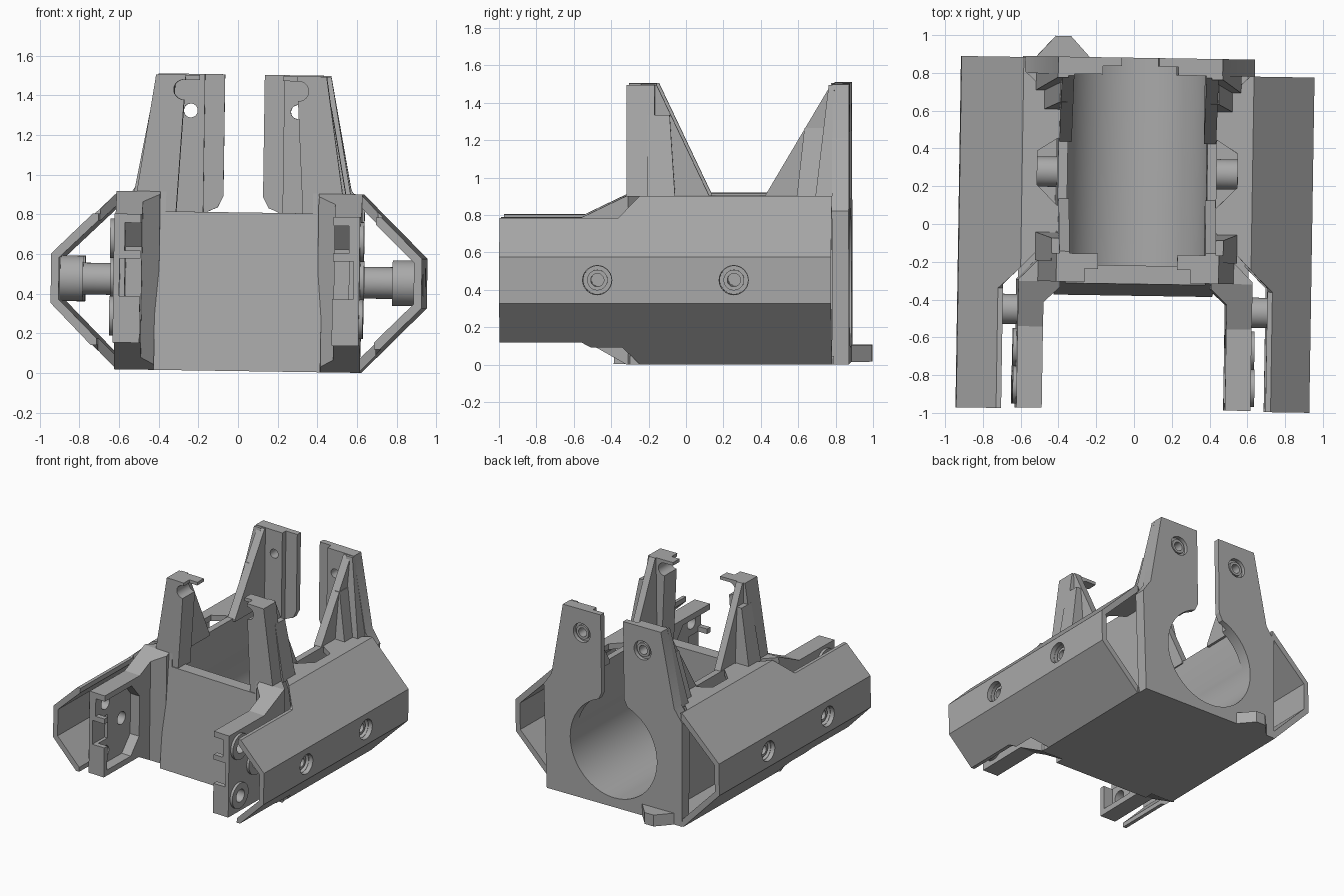
import bpy, bmesh, math
from mathutils import Matrix, Vector

cube = bpy.data.objects.get("Cube")
if cube:
    bpy.data.objects.remove(cube, do_unlink=True)

grey = bpy.data.materials.new("plain_grey")
grey.use_nodes = True
grey.diffuse_color = (0.4, 0.4, 0.4, 1)
grey.node_tree.nodes["Principled BSDF"].inputs["Base Color"].default_value = (0.4, 0.4, 0.4, 1)
parts = []


def loft(name, low, high):
    """Solid between two matching rings of 3D points."""
    bm = bmesh.new()
    a = [bm.verts.new(p) for p in low]
    b = [bm.verts.new(p) for p in high]
    bm.faces.new(a)
    bm.faces.new(b)
    for i in range(len(a)):
        j = (i + 1) % len(a)
        bm.faces.new((a[i], a[j], b[j], b[i]))
    bmesh.ops.recalc_face_normals(bm, faces=bm.faces)
    mesh = bpy.data.meshes.new(name)
    bm.to_mesh(mesh)
    bm.free()
    obj = bpy.data.objects.new(name, mesh)
    bpy.context.collection.objects.link(obj)
    mesh.materials.append(grey)
    parts.append(obj)
    return obj


def prism(name, points, axis, lo, hi, s=1):
    """Extrude a 2D outline along an axis; s = -1 mirrors it in x."""
    def ring(h):
        for u, v in points:
            p = {"x": (h, u, v), "y": (u, h, v), "z": (u, v, h)}[axis]
            yield Vector((p[0] * s, p[1], p[2]))
    return loft(name, list(ring(lo)), list(ring(hi)))


def box(name, x0, x1, y0, y1, z0, z1, s=1):
    return prism(name, [(x0, y0), (x1, y0), (x1, y1), (x0, y1)], "z", z0, z1, s)


def rod(name, u, v, r, axis, lo, hi, s=1, n=40):
    ring = [(u + r * math.cos(2 * math.pi * i / n), v + r * math.sin(2 * math.pi * i / n))
            for i in range(n)]
    return prism(name, ring, axis, lo, hi, s)


def combine(obj, *tools, op="DIFFERENCE"):
    for tool in tools:
        mod = obj.modifiers.new("shape", "BOOLEAN")
        mod.operation, mod.solver, mod.object = op, "EXACT", tool
        bpy.context.view_layer.objects.active = obj
        bpy.ops.object.modifier_apply(modifier=mod.name)
        parts.remove(tool)
        bpy.data.objects.remove(tool, do_unlink=True)
    return obj


BOLT_Z = 0.455

# Central cradle, with a round bore open at the top and the back
body = prism("cradle", [(-0.38, 0), (0.8, 0), (0.8, 0.9), (-0.31, 0.9)], "x", -0.42, 0.42)
combine(body,
        rod("bore", 0, 0.46, 0.385, "y", -0.22, 1, n=64),
        box("opening", -0.37, 0.37, -0.22, 1, 0.5, 1.2),
        box("front_lip", -0.37, 0.37, -1, -0.1, 0.8, 1.2))
box("floor_plate", -0.61, 0.61, -0.31, 0.8, 0, 0.045)

# Back plate with keyhole opening and two screw holes
half = [(0.6, 0), (0.615, 0.82), (0.545, 0.92), (0.435, 1.495)]
back = prism("back_plate", half + [(-x, z) for x, z in reversed(half)], "y", 0.79, 0.88)
combine(back,
        rod("ring_hole", 0, 0.46, 0.385, "y", 0.6, 1, n=64),
        prism("slot", [(-0.1, 1.7), (-0.1, 0.88), (-0.16, 0.76), (0.16, 0.76),
                       (0.1, 0.88), (0.1, 1.7)], "y", 0.6, 1))
for s in (1, -1):
    combine(back,
            box("step", 0.05, 0.2, 0.7, 0.835, 0.78, 1.7, s),
            rod("screw_hole", 0.27, 1.31, 0.035, "y", 0.6, 1, s),
            rod("counterbore", 0.27, 1.31, 0.075, "y", 0.85, 1, s))
    rim = rod("screw_rim", 0.27, 1.31, 0.055, "y", 0.84, 0.87, s)
    combine(rim, rod("rim_hole", 0.27, 1.31, 0.035, "y", 0.6, 1, s))

# Small foot at the back
prism("back_foot", [(-0.54, 0.87), (-0.43, 0.99), (-0.35, 0.99), (-0.24, 0.87)], "z", 0.0, 0.09)

for s in (1, -1):
    side = "left" if s > 0 else "right"
    end = 0.79 if s > 0 else 0.875

    # Hollow faceted wing
    wing = prism(side + "_wing", [(0.4, 0), (0.61, 0), (0.935, 0.33), (0.935, 0.58),
                                  (0.61, 0.9), (0.4, 0.9)], "y", -0.985, end, s)
    combine(wing, prism("hollow", [(0.3, 0.045), (0.59, 0.045), (0.895, 0.35), (0.895, 0.56),
                                   (0.59, 0.855), (0.3, 0.855)], "y", -2, 2, s))
    combine(wing,
            prism("side_outline", [(-1.2, 0.12), (-0.55, 0.12), (-0.31, -0.01), (1, -0.01),
                                   (1, 0.91), (-0.23, 0.91), (-0.35, 0.785), (-1.2, 0.785)],
                  "x", 0.2, 1.2, s),
            prism("plan_outline", [(0.7, -1.2), (0.7, -0.33), (0.41, -0.03), (0.41, 0.62),
                                   (0.6, 0.8), (0.6, 1), (1.2, 1), (1.2, -1.2)],
                  "z", -0.2, 1.2, s), op="INTERSECT")
    combine(wing, prism("deck_notch", [(0.35, 0.03), (0.42, 0.09), (0.53, 0.2), (0.53, 0.38),
                                       (0.42, 0.45), (0.35, 0.51)], "z", 0.7, 1.2, s))

    # Hollow bolt bosses reaching from the wing to the inner walls
    for y, inner in ((-0.46, 0.58), (0.27, 0.41)):
        combine(wing, rod("wing_hole", y, BOLT_Z, 0.078, "x", 0.85, 1.1, s))
        boss = rod(side + "_boss", y, BOLT_Z, 0.08, "x", inner, 0.85, s)
        combine(boss, rod("boss_hole", y, BOLT_Z, 0.035, "x", inner + 0.1, 1, s))
        head = rod(side + "_boss_head", y, BOLT_Z, 0.115, "x", 0.78, 0.9, s)
        combine(head, rod("head_hole", y, BOLT_Z, 0.035, "x", 0.7, 1, s),
                rod("head_recess", y, BOLT_Z, 0.075, "x", 0.87, 1, s))
        rim = rod(side + "_boss_rim", y, BOLT_Z, 0.055, "x", 0.86, 0.89, s)
        combine(rim, rod("rim_hole", y, BOLT_Z, 0.035, "x", 0.7, 1, s))

    # Forward arm with a pocketed inner face
    arm = prism(side + "_arm", [(0.4, -0.34), (0.485, -0.42), (0.485, -0.98), (0.62, -0.98),
                                (0.62, -0.3), (0.44, -0.12), (0.4, -0.12)], "z", 0, 0.9, s)
    combine(arm, prism("arm_outline", [(-1.2, 0.135), (-0.55, 0.135), (-0.31, 0), (0, 0),
                                       (0, 0.9), (-0.31, 0.9), (-0.55, 0.785), (-1.2, 0.785)],
                       "x", 0.2, 1, s), op="INTERSECT")
    combine(arm,
            prism("pocket", [(-0.94, 0.18), (-0.65, 0.18), (-0.55, 0.3), (-0.55, 0.62),
                             (-0.65, 0.74), (-0.94, 0.74)], "x", 0.3, 0.565, s),
            box("front_notch", 0.4, 0.565, -1.2, -0.9, 0.6, 0.74, s),
            box("edge_notch", 0.4, 0.59, -1.2, -0.83, 0.37, 0.56, s))
    for y, z in ((-0.86, 0.27), (-0.86, 0.66), (-0.66, 0.465)):
        ring = rod(side + "_arm_ring", y, z, 0.1, "x", 0.61, 0.64, s)
        combine(ring, rod("ring_hole", y, z, 0.05, "x", 0.3, 1, s))
        combine(arm, rod("arm_hole", y, z, 0.05, "x", 0.3, 1, s))

    # Side wall fins rising to the front and back uprights
    prism(side + "_front_fin", [(-0.31, 0.88), (-0.31, 1.49), (-0.15, 1.49), (0.13, 0.9),
                                (0.13, 0.88)], "x", 0.36, 0.415, s)
    prism(side + "_back_fin", [(0.43, 0.88), (0.43, 0.9), (0.78, 1.49), (0.8, 1.49),
                               (0.8, 0.88)], "x", 0.35, 0.415, s)

    # Tapered front upright with hooked tip
    def quad(x0, x1, y0, y1, z):
        return [Vector((x * s, y, z)) for x, y in ((x0, y0), (x1, y0), (x1, y1), (x0, y1))]

    post = loft(side + "_front_upright", quad(0.32, 0.535, -0.31, -0.16, 0.79),
                quad(0.28, 0.43, -0.31, -0.16, 1.49))
    combine(post, rod("tip_notch", 0.29, 1.415, 0.05, "y", -1, 0, s),
            box("outer_trim", 0.42, 0.7, -0.5, 0, 0.7, 0.89, s))
    box(side + "_hook", 0.21, 0.36, -0.24, -0.16, 1.465, 1.49, s)
    loft(side + "_front_gusset", quad(0.38, 0.535, -0.2, -0.05, 0.89),
         quad(0.38, 0.455, -0.2, -0.08, 1.33))

    # Tapered rear buttress
    loft(side + "_back_gusset", quad(0.38, 0.545, 0.7, 0.8, 0.89),
         quad(0.38, 0.437, 0.77, 0.8, 1.49))
    loft(side + "_back_rib", quad(0.38, 0.5, 0.6, 0.8, 0.89),
         quad(0.38, 0.42, 0.64, 0.8, 1.26))

# Slight overall tilt, then smooth the round surfaces only
tilt = (Matrix.Translation((0, 0, 0.01)) @ Matrix.Rotation(math.radians(-0.9), 4, "Z")
        @ Matrix.Rotation(math.radians(0.85), 4, "Y"))
bpy.ops.object.select_all(action="DESELECT")
for obj in parts:
    obj.data.transform(tilt)
    obj.select_set(True)
bpy.context.view_layer.objects.active = body
bpy.ops.object.shade_smooth_by_angle(angle=math.radians(25))
